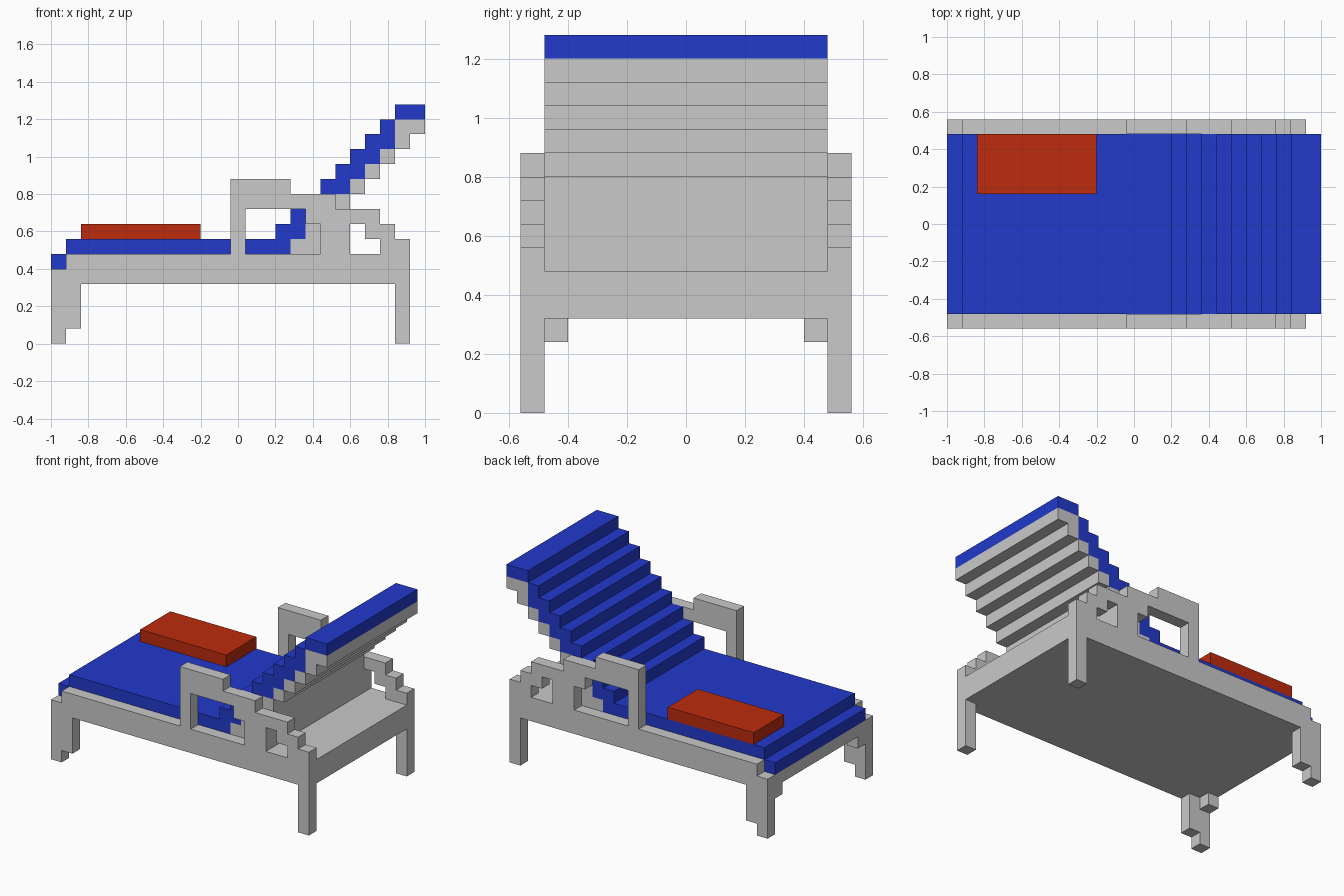
import bpy
import math

if "Cube" in bpy.data.objects:
    bpy.data.objects.remove(bpy.data.objects["Cube"])

U = 0.08  # block size


def material(name, rgb):
    m = bpy.data.materials.new(name)
    m.diffuse_color = (*rgb, 1)
    m.use_nodes = True
    m.node_tree.nodes["Principled BSDF"].inputs["Base Color"].default_value = m.diffuse_color
    return m


grey = material("grey frame", (0.585, 0.585, 0.585))
blue = material("blue mattress", (0.016, 0.042, 0.60))
red = material("red pillow", (0.51, 0.024, 0.004))


def slab(name, loops, y0, y1, mat):
    """Extrude x-z outlines (the first is the edge, others are holes) from y0 to y1."""
    cu = bpy.data.curves.new(name, 'CURVE')
    cu.dimensions = '2D'
    cu.fill_mode = 'BOTH'
    cu.extrude = (y1 - y0) / 2
    for pts in loops:
        s = cu.splines.new('POLY')
        s.points.add(len(pts) - 1)
        for p, (x, z) in zip(s.points, pts):
            p.co = (x, z, 0, 1)
        s.use_cyclic_u = True
    tmp = bpy.data.objects.new(name + " outline", cu)
    bpy.context.collection.objects.link(tmp)
    dg = bpy.context.evaluated_depsgraph_get()
    me = bpy.data.meshes.new_from_object(tmp.evaluated_get(dg))
    bpy.data.objects.remove(tmp)
    me.name = name
    me.materials.clear()
    me.materials.append(mat)
    for f in me.polygons:
        f.use_smooth = False
        f.material_index = 0
    ob = bpy.data.objects.new(name, me)
    ob.rotation_euler = (math.pi / 2, 0, 0)
    ob.location.y = (y0 + y1) / 2
    bpy.context.collection.objects.link(ob)
    return ob


def box(name, x0, x1, y0, y1, z0, z1, mat):
    return slab(name, [[(x0, z0), (x1, z0), (x1, z1), (x0, z1)]], y0, y1, mat)


# Side frames: legs, rail, armrest and stepped brace with two openings
outline = [(-1, 0), (-.92, 0), (-.92, .08), (-.84, .08), (-.84, .32), (.84, .32),
           (.84, 0), (.92, 0), (.92, .56), (.84, .56), (.84, .64), (.76, .64),
           (.76, .72), (.52, .72), (.52, .8), (.28, .8), (.28, .88), (-.04, .88),
           (-.04, .48), (-.92, .48), (-.92, .4), (-1, .4)]
arm_hole = [(.04, .48), (.44, .48), (.44, .64), (.36, .64), (.36, .72), (.04, .72)]
brace_hole = [(.6, .48), (.76, .48), (.76, .56), (.68, .56), (.68, .64), (.6, .64)]
for side, y0 in (("front", -.56), ("back", .48)):
    slab(side + " side frame", [outline, arm_hole, brace_hole], y0, y0 + U, grey)
    # small inner bracket at the foot-end leg
    yb = -.48 if y0 < 0 else .40
    box(side + " leg bracket", -1, -.92, yb, yb + U, .24, .32, grey)

# Deck with the stepped lower part of the backrest support
deck = [(-1, .32), (.92, .32), (.92, .48), (.6, .48), (.6, .8), (.52, .8), (.52, .72),
        (.44, .72), (.44, .64), (.36, .64), (.36, .56), (.28, .56), (.28, .48),
        (-.92, .48), (-.92, .4), (-1, .4)]
slab("deck", [deck], -.48, .48, grey)

# Backrest slats
for i in range(5):
    x, z = .6 + U * min(i, 3), .8 + U * i
    box("backrest slat", x, x + U, -.48, .48, z, z + U, grey)
box("backrest top slat", .92, 1, -.48, .48, 1.12, 1.2, grey)

# Mattress: flat part, then stairs up the backrest
left, right = [], []
for i in range(9):
    z = .48 + U * i
    x0 = -.92 if i == 0 else .12 + U * i
    x1 = min(.28 + U * i, .84)
    left += [(x0, z), (x0, z + U)]
    right += [(x1, z), (x1, z + U)]
# drop the doubled corners where the edge runs straight up
profile = []
for p in right + left[::-1]:
    if not profile or math.dist(p, profile[-1]) > .001:
        profile.append(p)
slab("mattress", [profile], -.48, .48, blue)
box("mattress head edge", .84, 1, -.48, .48, 1.2, 1.28, blue)
box("mattress foot edge", -1, -.92, -.48, .48, .4, .48, blue)

# Pillow
box("pillow", -.84, -.2, .16, .48, .56, .64, red)
